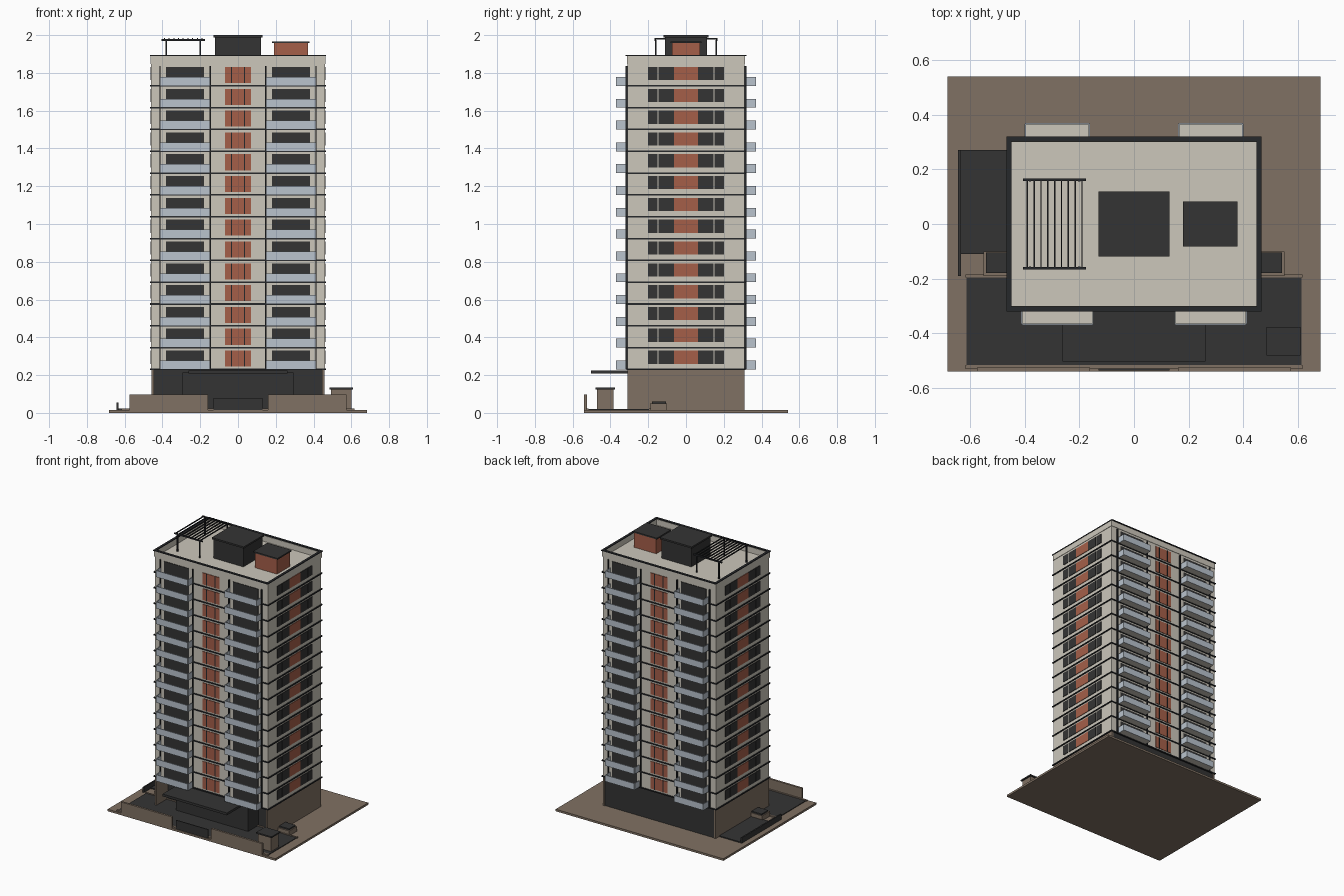
import bpy
import bmesh
from mathutils import Matrix, Vector

default_cube = bpy.data.objects.get("Cube")
if default_cube:
    bpy.data.objects.remove(default_cube, do_unlink=True)


def to_linear(value):
    value /= 255
    return value / 12.92 if value <= 0.04045 else ((value + 0.055) / 1.055) ** 2.4


def make_material(name, red, green, blue):
    colour = (to_linear(red), to_linear(green), to_linear(blue), 1)
    material = bpy.data.materials.new(name)
    material.use_nodes = True
    material.diffuse_color = colour
    shader = material.node_tree.nodes["Principled BSDF"]
    shader.inputs["Base Color"].default_value = colour
    shader.inputs["Roughness"].default_value = 0.8
    return material


CREAM = make_material("cream render", 204, 199, 187)
BROWN = make_material("brown stone", 128, 113, 99)
DARK = make_material("dark glass and roofing", 52, 52, 52)
TRIM = make_material("charcoal trim", 38, 40, 43)
BRICK = make_material("terracotta panel", 165, 95, 73)
RAIL = make_material("pale blue rail", 186, 196, 206)


def build(name, material, boxes):
    """Join axis-aligned boxes, each an x, y and z range, into one object."""
    bm = bmesh.new()
    for x_range, y_range, z_range in boxes:
        ranges = (x_range, y_range, z_range)
        middle = Vector([(low + high) / 2 for low, high in ranges])
        size = [abs(high - low) for low, high in ranges]
        bmesh.ops.create_cube(bm, size=1, matrix=Matrix.Translation(middle) @ Matrix.Diagonal((*size, 1)))
    mesh = bpy.data.meshes.new(name)
    bm.to_mesh(mesh)
    bm.free()
    mesh.materials.append(material)
    obj = bpy.data.objects.new(name, mesh)
    bpy.context.collection.objects.link(obj)
    return obj


def around(centre, width):
    return (centre - width / 2, centre + width / 2)


def both(half):
    return (-half, half)


def flip(span, side):
    return tuple(sorted(side * value for value in span))


def ring(half_x, half_y, thickness, z_range):
    """Four boxes that make a rectangular frame."""
    inner = half_y - thickness
    frame = [(both(half_x), flip((inner, half_y), side), z_range) for side in (-1, 1)]
    frame += [(flip((half_x - thickness, half_x), side), both(inner), z_range) for side in (-1, 1)]
    return frame


SIDES = (-1, 1)
HALF_X, HALF_Y = 0.46, 0.31
GROUND, FIRST, STOREY, COUNT = 0.015, 0.23, 0.1155, 14
ROOF = FIRST + STOREY * COUNT
TOP = 1.895
floors = [FIRST + STOREY * level for level in range(COUNT)]

# Site
build("ground_slab", BROWN, [(both(0.682), both(0.54), (0, GROUND))])
build("front_court", DARK, [(both(0.612), (-0.516, -0.195), (GROUND, 0.02))])
build("court_curbs", BROWN, [
    (both(0.616), (-0.53, -0.516), (GROUND, 0.024)),
    (both(0.616), (-0.195, -0.185), (GROUND, 0.024))])
build("front_walls", BROWN, [(flip((0.16, 0.575), s), (-0.54, -0.525), (GROUND, 0.097)) for s in SIDES])
build("front_gate", DARK, [(both(0.13), (-0.535, -0.528), (GROUND, 0.08))])
build("side_drive", DARK, [((-0.635, -HALF_X), (-0.11, 0.27), (GROUND, 0.022))])
build("drive_wall", DARK, [((-0.643, -0.633), (-0.19, 0.27), (GROUND, 0.055))])
build("planters", BROWN, [(flip((HALF_X, 0.55), s), (-0.19, -0.1), (GROUND, 0.05)) for s in SIDES])
build("planter_tops", DARK, [(flip((HALF_X, 0.542), s), (-0.18, -0.105), (0.05, 0.06)) for s in SIDES])
build("gatehouse", BROWN, [((0.492, 0.6), (-0.472, -0.385), (GROUND, 0.124))])
build("gatehouse_roof", DARK, [((0.484, 0.609), (-0.48, -0.377), (0.124, 0.134))])

# Ground floor
build("ground_floor_core", DARK, [(both(0.445), (-0.18, 0.305), (GROUND, FIRST))])
build("entrance_lobby", DARK, [(both(0.293), (-0.3, -0.18), (GROUND, 0.215))])
build("ground_side_walls", BROWN, [(flip((0.445, 0.458), s), both(HALF_Y), (GROUND, FIRST)) for s in SIDES])
build("entrance_canopy", DARK, [(both(0.262), (-0.503, -0.29), (0.208, 0.225))])

# Tower shell, floor bands, fins and parapet
build("tower", CREAM, [(both(HALF_X), both(HALF_Y), (FIRST, ROOF))])
build("parapet", CREAM, ring(HALF_X + 0.003, HALF_Y + 0.003, 0.014, (ROOF, TOP - 0.006)))
build("parapet_coping", TRIM, ring(HALF_X + 0.006, HALF_Y + 0.01, 0.018, (TOP - 0.006, TOP)))
build("floor_bands", TRIM, [
    (both(HALF_X + 0.006), both(HALF_Y + 0.006), around(z, 0.008)) for z in floors])
build("facade_fins", TRIM, [
    (around(x * sx, 0.006), flip((HALF_Y, HALF_Y + 0.01), sy), (FIRST, ROOF - 0.01))
    for x in (0.147, 0.412) for sx in SIDES for sy in SIDES])

# Panels and windows on every storey
long_panels, long_mullions, long_windows = [], [], []
end_panels, end_windows = [], []
slabs, rails = [], []
for z in floors:
    tall = (z + 0.015, z + 0.1)
    short = (z + 0.03, z + 0.1)
    for s in SIDES:
        face = flip((HALF_Y, HALF_Y + 0.004), s)
        long_panels.append((both(0.068), face, tall))
        for x in SIDES:
            long_mullions.append((around(0.035 * x, 0.006), flip((HALF_Y, HALF_Y + 0.007), s), tall))
            long_windows.append((flip((0.18, 0.382), x), face, tall))
            # Balcony tray with a rail on its three open sides
            near, far = (0.15, 0.41) if s < 0 else (0.163, 0.398)
            floor_y = flip((HALF_Y, 0.366), s)
            height = (z, z + 0.047)
            slabs.append((flip((near, far), x), floor_y, (z, z + 0.01)))
            rails.append((flip((near, far), x), flip((0.364, 0.37), s), height))
            for edge in (near, far):
                rails.append((around(edge * x, 0.005), floor_y, height))
        end_face = flip((HALF_X, HALF_X + 0.004), s)
        end_panels.append((end_face, both(0.064), short))
        for y in SIDES:
            for span in ((0.064, 0.145), (0.152, 0.202)):
                end_windows.append((end_face, flip(span, y), short))

build("facade_panels", BRICK, long_panels)
build("facade_mullions", TRIM, long_mullions)
build("balcony_windows", DARK, long_windows)
build("end_panels", BRICK, end_panels)
build("end_windows", DARK, end_windows)
build("balcony_slabs", CREAM, slabs)
build("balcony_rails", RAIL, rails)

# Rooftop plant rooms
build("lift_house", DARK, [(both(0.121), both(0.11), (ROOF, 1.988))])
build("lift_house_roof", DARK, [(both(0.13), both(0.119), (1.988, 2))])
build("stair_house", BRICK, [((0.19, 0.37), both(0.075), (ROOF, 1.957))])
build("stair_house_roof", DARK, [((0.18, 0.378), both(0.082), (1.957, 1.967))])

# Rooftop pergola
build("pergola_posts", TRIM, [
    (around(x, 0.008), around(0.16 * s, 0.008), (ROOF, 1.975)) for x in (-0.38, -0.2) for s in SIDES])
build("pergola_beams", TRIM, [
    ((-0.406, -0.175), around(0.162 * s, 0.008), (1.97, 1.98)) for s in SIDES])
build("pergola_slats", TRIM, [
    (around(-0.39 + 0.025 * i, 0.005), both(0.166), (1.976, 1.984)) for i in range(9)])
